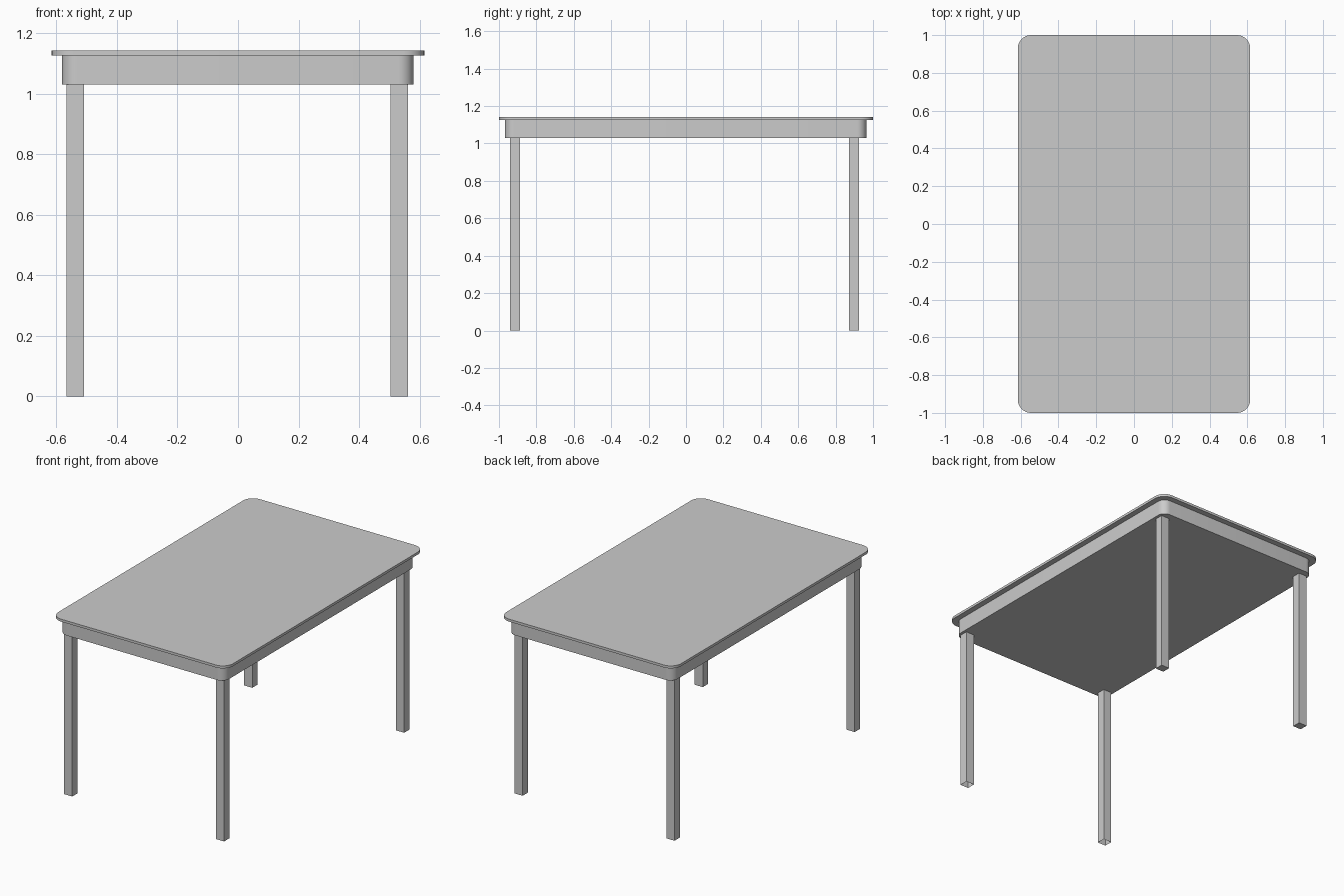
import bpy, bmesh
from mathutils import Matrix, Vector

if "Cube" in bpy.data.objects:
    bpy.data.objects.remove(bpy.data.objects["Cube"])


def box(name, center, size, z0, z1, radius=0.0, segments=8, open_bottom=False):
    """Upright box with optional rounded vertical corners or an open bottom."""
    bm = bmesh.new()
    pos = Vector((center[0], center[1], (z0 + z1) / 2))
    scale = Matrix.Diagonal((size[0], size[1], z1 - z0, 1))
    bmesh.ops.create_cube(bm, size=1, matrix=Matrix.Translation(pos) @ scale)
    if radius:
        upright = [e for e in bm.edges
                   if abs(e.verts[0].co.z - e.verts[1].co.z) > 1e-4]
        bmesh.ops.bevel(bm, geom=upright, offset=radius, segments=segments,
                        profile=0.5, affect='EDGES')
    if open_bottom:
        bm.normal_update()
        bottom = [f for f in bm.faces if f.normal.z < -0.9]
        bmesh.ops.delete(bm, geom=bottom, context='FACES_ONLY')
    mesh = bpy.data.meshes.new(name)
    bm.to_mesh(mesh)
    bm.free()
    obj = bpy.data.objects.new(name, mesh)
    bpy.context.collection.objects.link(obj)
    if radius:
        bpy.ops.object.select_all(action='DESELECT')
        obj.select_set(True)
        bpy.context.view_layer.objects.active = obj
        bpy.ops.object.shade_smooth_by_angle()
    return obj


# Thin overhanging top and the solid apron beneath it
box("table_top", (0, 0), (1.23, 2.0), 1.126, 1.142, radius=0.07)
box("apron", (-0.001, -0.002), (1.16, 1.932), 1.03, 1.126, radius=0.05)

# Square legs; the front pair is hollow at the foot
for depth, y, hollow in (("front", -0.914, True), ("back", 0.898, False)):
    for side, x in (("left", -0.538), ("right", 0.532)):
        box(f"{depth}_{side}_leg", (x, y), (0.058, 0.054), 0, 1.03,
            open_bottom=hollow)
